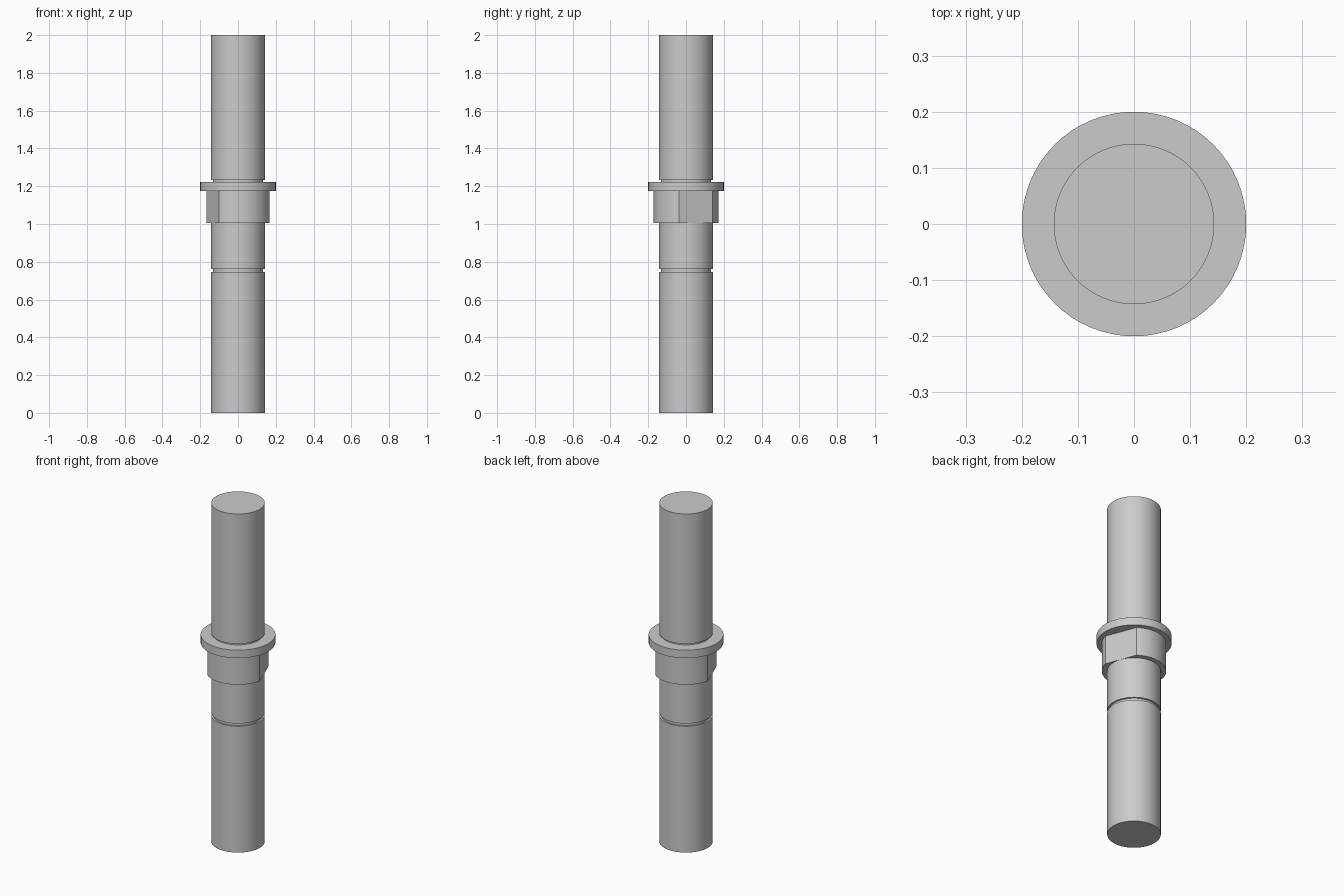
import bpy, bmesh, math

cube = bpy.data.objects.get("Cube")
if cube:
    bpy.data.objects.remove(cube, do_unlink=True)

steel = bpy.data.materials.new("grey_steel")
steel.use_nodes = True
colour = (0.6, 0.6, 0.6, 1)
steel.diffuse_color = colour
steel.node_tree.nodes["Principled BSDF"].inputs["Base Color"].default_value = colour

SEGMENTS = 64
SHAFT_R, GROOVE_R, COLLAR_R, FLANGE_R = 0.143, 0.133, 0.172, 0.2


def finish(name, bm):
    bmesh.ops.recalc_face_normals(bm, faces=bm.faces)
    mesh = bpy.data.meshes.new(name)
    bm.to_mesh(mesh)
    bm.free()
    mesh.materials.append(steel)
    obj = bpy.data.objects.new(name, mesh)
    bpy.context.collection.objects.link(obj)
    bpy.ops.object.select_all(action='DESELECT')
    obj.select_set(True)
    bpy.context.view_layer.objects.active = obj
    bpy.ops.object.shade_smooth_by_angle(angle=math.radians(20))


def ring(bm, angles, radius, z):
    return [bm.verts.new((radius * math.cos(a), radius * math.sin(a), z)) for a in angles]


def stack(name, angles, profile):
    """Skin a list of (radius, height) rings and cap both ends."""
    bm = bmesh.new()
    rings = [ring(bm, angles, r, z) for r, z in profile]
    n = len(angles)
    for low, high in zip(rings, rings[1:]):
        for i in range(n):
            j = (i + 1) % n
            bm.faces.new((low[i], low[j], high[j], high[i]))
    bm.faces.new(rings[0])
    bm.faces.new(rings[-1])
    finish(name, bm)


# Turned shaft with a retaining groove, flange and relief neck
circle = [math.tau * i / SEGMENTS for i in range(SEGMENTS)]
stack("shaft", circle, [
    (SHAFT_R, 0), (SHAFT_R, 0.746), (GROOVE_R, 0.746), (GROOVE_R, 0.762),
    (SHAFT_R, 0.762), (SHAFT_R, 1.175), (FLANGE_R, 1.175), (FLANGE_R, 1.222),
    (GROOVE_R, 1.222), (GROOVE_R, 1.233), (SHAFT_R, 1.233), (SHAFT_R, 2)])

# Collar with two opposite wrench flats, each left as a straight chord
flat_centre = math.radians(21)
half_flat = math.acos((SHAFT_R + 0.0005) / COLLAR_R)
arc_steps = 20
arc = math.pi - 2 * half_flat
collar_angles = [flat_centre + half_flat + side * math.pi + arc * i / arc_steps
                 for side in range(2) for i in range(arc_steps + 1)]
stack("wrench_collar", collar_angles, [(COLLAR_R, 1.005), (COLLAR_R, 1.175)])
